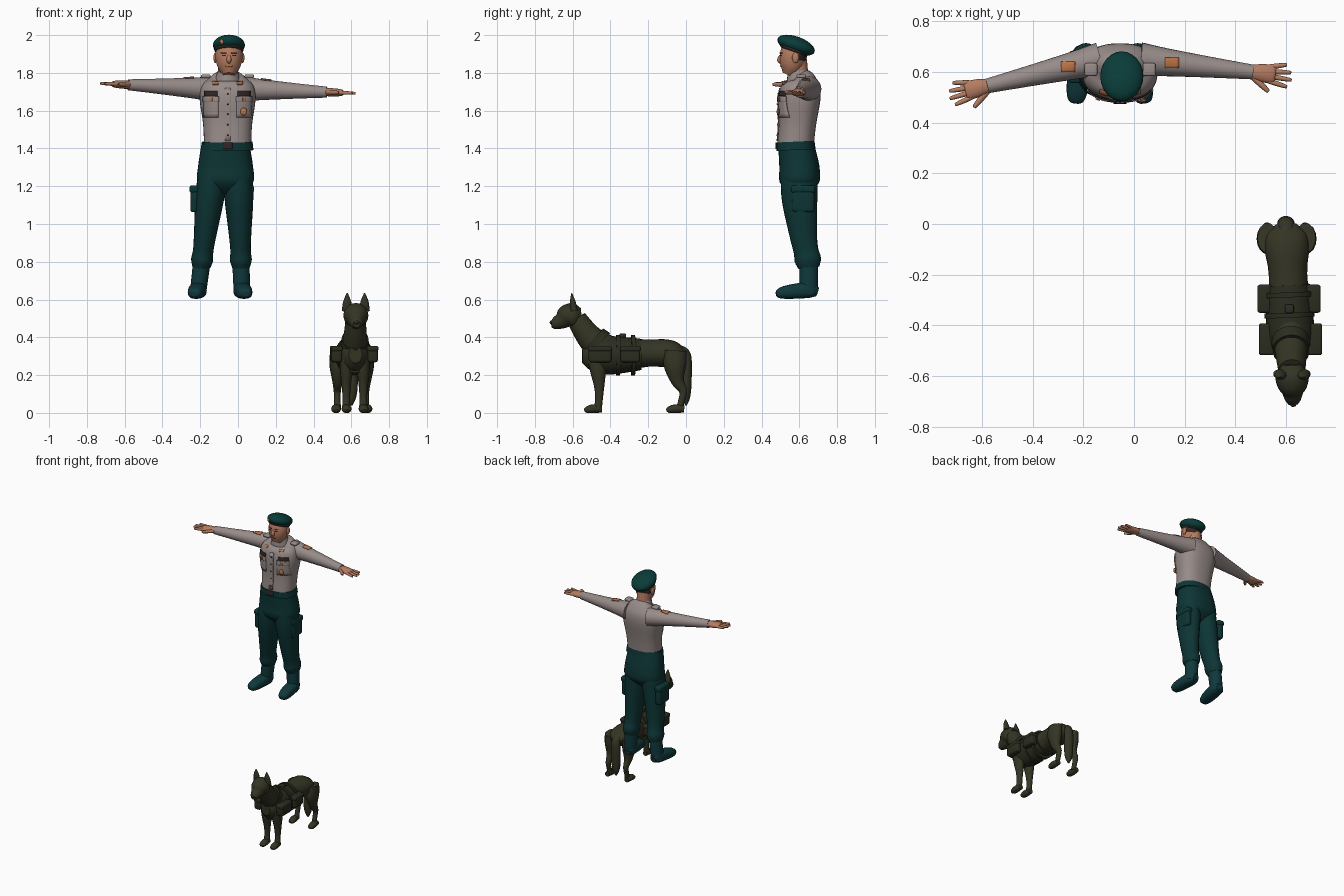
import bpy, bmesh, math
from mathutils import Vector, Matrix
from mathutils.bvhtree import BVHTree

if "Cube" in bpy.data.objects:
    bpy.data.objects.remove(bpy.data.objects["Cube"], do_unlink=True)


def material(name, *rgb):
    mat = bpy.data.materials.new(name)
    mat.use_nodes = True
    mat.diffuse_color = (*rgb, 1)
    mat.node_tree.nodes["Principled BSDF"].inputs["Base Color"].default_value = (*rgb, 1)
    return mat


shirt = material("grey shirt", .31, .26, .25)
green = material("dark green cloth", .004, .035, .035)
beret_green = material("beret green", .003, .045, .04)
boot_green = material("boot green", .005, .04, .045)
skin = material("skin", .46, .2, .12)
dark = material("dark trim", .03, .02, .02)
orange = material("orange patch", .5, .17, .06)
fur = material("olive fur", .035, .035, .018)
gear = material("harness olive", .024, .026, .014)

AXIS_X, AXIS_Y, AXIS_Z = Matrix.Identity(3)
SIDES = {"right": -1, "left": 1}
MAN_X = -.055


def finish(name, bm, mat):
    bmesh.ops.recalc_face_normals(bm, faces=bm.faces)
    mesh = bpy.data.meshes.new(name)
    for face in bm.faces:
        face.smooth = True
    bm.to_mesh(mesh)
    bm.free()
    mesh.materials.append(mat)
    ob = bpy.data.objects.new(name, mesh)
    bpy.context.scene.collection.objects.link(ob)
    return ob


def catmull_rom(keys, steps=4):
    """Smooth the run of key rings."""
    last = len(keys) - 1
    for i in range(last):
        before, start, end, after = (keys[min(max(i + k, 0), last)] for k in range(-1, 3))
        leave, arrive = (end - before) / 2, (after - start) / 2
        for step in range(steps):
            t = step / steps
            ease = t * t * (3 - 2 * t)
            yield (start.lerp(end, ease) + leave * (t * (1 - t) ** 2)
                   + arrive * (t * t * (t - 1)))
    yield keys[last]


def loft(name, mat, rings, side=AXIS_X, flat=(1, 1), square=2, sides=24):
    """Skin through rings of (x, y, z, radius); flat is depth over width at each end."""
    points = list(catmull_rom([Vector(ring) for ring in rings]))
    last = len(points) - 1
    bm = bmesh.new()
    loops = []
    for i, point in enumerate(points):
        tangent = (points[min(i + 1, last)] - points[max(i - 1, 0)]).to_3d().normalized()
        u = (side - tangent * side.dot(tangent)).normalized()
        v = tangent.cross(u) * (flat[0] + (flat[1] - flat[0]) * i / last)
        loop = []
        for k in range(sides):
            angle = math.tau * k / sides
            across, up = (math.copysign(abs(w) ** (2 / square), w)
                          for w in (math.cos(angle), math.sin(angle)))
            loop.append(bm.verts.new(point.to_3d() + (u * across + v * up) * point.w))
        loops.append(loop)
    for a, b in zip(loops, loops[1:]):
        for k in range(sides):
            bm.faces.new((a[k - 1], a[k], b[k], b[k - 1]))
    for end in (loops[0], loops[-1]):
        for edge in bm.faces.new(end).edges:
            edge.smooth = False
    return finish(name, bm, mat)


def man(name, mat, *rings, x_at=lambda y, z: MAN_X, **style):
    """Loft of (y, z, radius) rings in the man's middle plane, or on a given x rule."""
    return loft(name, mat, [(x_at(y, z), y, z, r) for y, z, r in rings], **style)


def dog_x(y, offset=0):
    return .6 - .04 * y + offset


def dog(name, mat, *rings, offset=0, **style):
    """Loft of (y, z, radius) rings along the dog's slightly turned spine."""
    return loft(name, mat, [(dog_x(y, offset), y, z, r) for y, z, r in rings], **style)


def ball(name, mat, centre, radii, tilt=0):
    bm = bmesh.new()
    bmesh.ops.create_uvsphere(bm, u_segments=24, v_segments=14, radius=1)
    bmesh.ops.transform(bm, verts=bm.verts, matrix=Matrix.Translation(centre)
                        @ Matrix.Rotation(tilt, 4, 'X') @ Matrix.Diagonal((*radii, 1)))
    return finish(name, bm, mat)


def box(name, mat, centre, size, bevel=.01):
    bm = bmesh.new()
    bmesh.ops.create_cube(bm, size=1)
    bmesh.ops.transform(bm, verts=bm.verts,
                        matrix=Matrix.Translation(centre) @ Matrix.Diagonal((*size, 1)))
    mod = finish(name, bm, mat).modifiers.new("round", 'BEVEL')
    mod.width, mod.segments = bevel, 3


def patch(name, mat, target, centre, width, height, up=AXIS_Z, toward=AXIS_Y, lift=.003, cells=5):
    """Thin plate draped over a target surface."""
    tree = BVHTree.FromPolygons([v.co for v in target.data.vertices],
                                [tuple(p.vertices) for p in target.data.polygons])
    bm = bmesh.new()
    bmesh.ops.create_grid(bm, x_segments=cells, y_segments=cells, size=.5)
    for vert in bm.verts:
        start = Vector(centre) + AXIS_X * width * vert.co.x + up * height * vert.co.y
        hit = tree.ray_cast(start, toward)[0]
        vert.co = (hit or start) - toward * lift
    mod = finish(name, bm, mat).modifiers.new("thickness", 'SOLIDIFY')
    mod.thickness, mod.offset = .005, 0


# Shirt body and collar
torso = man("shirt_body", shirt, (.58, 1.42, .125), (.59, 1.53, .13), (.6, 1.66, .148),
            (.61, 1.73, .138), (.61, 1.77, .1), (.6, 1.79, .06),
            flat=(.77, .72), square=2.4, sides=40)
man("collar", shirt, (.6, 1.76, .068), (.59, 1.81, .053))

# Sleeves, shoulder patches and hands, each arm reaching to its own wrist
WRISTS = {"right": Vector((-.58, .545, 1.737)), "left": Vector((.47, .6, 1.698))}
for label, s in SIDES.items():
    wrist = WRISTS[label]
    shoulder = Vector((MAN_X + s * .08, .65, 1.715))
    rings = [(*shoulder.lerp(wrist, t), .067 - .038 * t ** .8) for t in (0, .2, .5, .8, 1)]
    sleeve = loft(label + "_sleeve", shirt, rings, side=AXIS_Y)
    patch(label + "_shoulder_patch", orange, sleeve, shoulder.lerp(wrist, .28) + AXIS_Z,
          .055, .04, up=AXIS_Y, toward=-AXIS_Z)
    box(label + "_shoulder_board", shirt, (MAN_X + s * .115, .61, 1.782), (.05, .05, .02), .008)

    reach = (wrist - shoulder).normalized()
    thumbward = -(AXIS_Y - reach * reach.y).normalized()

    def digit(part, start, end, radius):
        """Tapered finger between two (along, across) spots on the hand."""
        a, b = (wrist + reach * along + thumbward * across for along, across in (start, end))
        loft(label + part, skin, [(*a.lerp(b, t), radius * w) for t, w in
                                  ((0, 1), (.5, 1), (.95, .7), (1, .2))], side=AXIS_Y, sides=10)

    loft(label + "_palm", skin, [(*(wrist + reach * along), r) for along, r in
                                 ((-.02, .024), (.03, .035), (.08, .036), (.09, .025))],
         side=AXIS_Y, flat=(.8, .3))
    for i, length in enumerate((.14, .155, .15, .13)):
        across = 1.5 - i
        digit("_finger", (.06, across * .018), (length, across * .029), .01)
    digit("_thumb", (0, .018), (.07, .07), .012)

# Chest pockets, ribbons, badges and buttons
for label, s in SIDES.items():
    for part, mat, z, width, height, lift in (
            ("pocket", shirt, 1.615, .08, .1, .004), ("pocket_flap", shirt, 1.66, .085, .03, .008),
            ("ribbons", dark, 1.69, .07, .025, .004), ("badge", orange, 1.66, .016, .02, .013),
            ("collar_tab", orange, 1.745, .03, .014, .004)):
        inset = .065 if part == "collar_tab" else .088
        patch(f"{label}_{part}", mat, torso, (MAN_X + s * inset, 0, z), width, height, lift=lift)
ball("medal", orange, (.03, .488, 1.595), (.018, .008, .02))
patch("button_strip", shirt, torso, (MAN_X, 0, 1.58), .03, .28, cells=8)
for i in range(5):
    patch("button", dark, torso, (MAN_X, 0, 1.47 + i * .055), .008, .008, lift=.006, cells=1)

# Head, face and beret
man("neck", skin, (.6, 1.76, .05), (.59, 1.87, .05))
head = man("head", skin, (.54, 1.79, .03), (.555, 1.83, .059), (.568, 1.89, .072),
           (.575, 1.96, .06), x_at=lambda y, z: -.048, sides=32)
head.data.materials.append(dark)
for face in head.data.polygons:
    if face.center.y > .59 and face.center.z > 1.86:
        face.material_index = 1
face_x = -.048
man("nose", skin, (.51, 1.9, .008), (.495, 1.87, .013), (.505, 1.853, .008),
    x_at=lambda y, z: face_x, sides=12)
patch("mouth", orange, head, (face_x, 0, 1.836), .036, .006, lift=.001)
for label, s in SIDES.items():
    patch(label + "_eye", dark, head, (face_x + s * .027, 0, 1.892), .016, .006, lift=.001)
    patch(label + "_eyebrow", dark, head, (face_x + s * .027, 0, 1.906), .03, .005, lift=.001)
    ball(label + "_ear", skin, (face_x + s * .072, .58, 1.88), (.01, .018, .028))
ball("beret", beret_green, (face_x, .583, 1.946), (.085, .104, .046), tilt=-.35)
ball("beret_band", dark, (face_x, .572, 1.922), (.078, .08, .022), tilt=-.35)
ball("beret_badge", orange, (-.085, .496, 1.965), (.01, .006, .012))

# Trouser seat and belt
man("trouser_seat", green, (.58, 1.43, .126), (.6, 1.3, .146), (.6, 1.22, .146), (.6, 1.16, .07),
    x_at=lambda y, z: -.066, flat=(.74, .7), square=2.3, sides=36)
belt = man("belt", green, (.582, 1.392, .137), (.58, 1.436, .132), flat=(.76, .76), square=2.3)
patch("belt_buckle", dark, belt, (MAN_X, 0, 1.414), .05, .034)

# Trouser legs with cargo pockets, and boots with toes turned out
for label, s in SIDES.items():
    hip, foot = (-.13, -.21) if s < 0 else (0, .02)

    def leg_x(y, z):
        return foot + (hip - foot) * (z - .65) / .65

    def toe_x(y, z):
        return foot + s * (.65 - y) * .12

    man(label + "_trouser_leg", green, (.6, 1.32, .075), (.6, 1.15, .077), (.62, .95, .06),
        (.635, .86, .054), (.645, .81, .058), (.65, .77, .047), x_at=leg_x, flat=(1.25, 1.2))
    man(label + "_boot_shaft", boot_green, (.65, .8, .046), (.65, .63, .043),
        x_at=leg_x, flat=(1.1, 1.1))
    man(label + "_boot_foot", boot_green, (.695, .64, .025), (.65, .65, .045), (.54, .64, .043),
        (.49, .632, .032), (.477, .63, .015), x_at=toe_x, flat=(1, .7), square=2.5)
    pocket = Vector((-.23 if s < 0 else .058, .62, 1.13))
    box(label + "_cargo_pocket", green, pocket, (.045, .12, .135), .015)
    box(label + "_cargo_flap", green, pocket + AXIS_Z * .055, (.053, .128, .04), .012)

# Dog body, neck, head and tail
dog("dog_body", fur, (0, .31, .04), (-.04, .31, .08), (-.1, .315, .088), (-.2, .317, .076),
    (-.4, .305, .086), (-.5, .31, .072), (-.55, .31, .035), flat=(.6, 1.3))
dog("dog_neck", fur, (-.42, .33, .07), (-.48, .37, .067), (-.53, .425, .06), (-.58, .5, .053),
    flat=(1.2, 1))
dog("dog_head", fur, (-.555, .52, .035), (-.59, .517, .064), (-.63, .51, .062),
    (-.66, .488, .044), (-.695, .473, .031), (-.713, .47, .018))
dog("dog_tail", fur, (-.04, .335, .03), (0, .3, .033), (0, .15, .034), (0, .08, .025),
    (0, .04, .006), flat=(.85, .85))
ball("dog_nose", dark, (dog_x(-.71), -.712, .479), (.013, .01, .01))

# Dog ears, eyes, legs and paws on both sides
for label, s in SIDES.items():
    def paired(part, offset, *rings, **style):
        dog(f"dog_{label}_{part}", fur, *rings, offset=s * offset, sides=16, **style)

    def paw(part, offset, heel):
        paired(part, offset, (heel, .02, .018), (heel - .045, .022, .026),
               (heel - .08, .016, .022), (heel - .093, .012, .01), flat=(1, .7))

    paired("ear", .046, (-.592, .54, .028), (-.6, .59, .021), (-.605, .634, .003), flat=(.7, .7))
    paired("foreleg", .045, (-.47, .31, .038), (-.465, .22, .033), (-.46, .15, .025),
           (-.46, .08, .02), (-.467, .02, .023), flat=(1.4, .9))
    paw("forepaw", .045, -.445)
    paired("hind_leg", .075, (-.055, .33, .04), (-.058, .25, .043), (-.045, .17, .028),
           (-.015, .115, .019), (-.025, .06, .017), (-.035, .02, .02), flat=(1.5, .9))
    paw("hind_paw", .083, -.01)
    ball("dog_eye", dark, (dog_x(-.655, s * .032), -.655, .52), (.008, .008, .008))
    for y, length in ((-.295, .105), (-.455, .12)):
        bag = Vector((dog_x(y, s * .095), y, .31))
        box(label + "_harness_bag", gear, bag, (.055, length, .085), .014)
        box(label + "_harness_flap", gear, bag + AXIS_Z * .03, (.06, length + .006, .03))

# Dog harness vest, collar, straps and handle
dog("harness_vest", gear, (-.24, .31, .085), (-.4, .305, .095), (-.49, .31, .084), flat=(.98, 1.18))
dog("harness_collar", gear, (-.465, .36, .076), (-.495, .39, .071), flat=(1.17, 1.13))
for y in (-.27, -.35):
    dog("girth_strap", gear, (y, .305, .099), (y - .02, .305, .099), flat=(1.08, 1.08))
box("harness_handle", gear, (dog_x(-.335), -.335, .41), (.035, .035, .022), .006)
